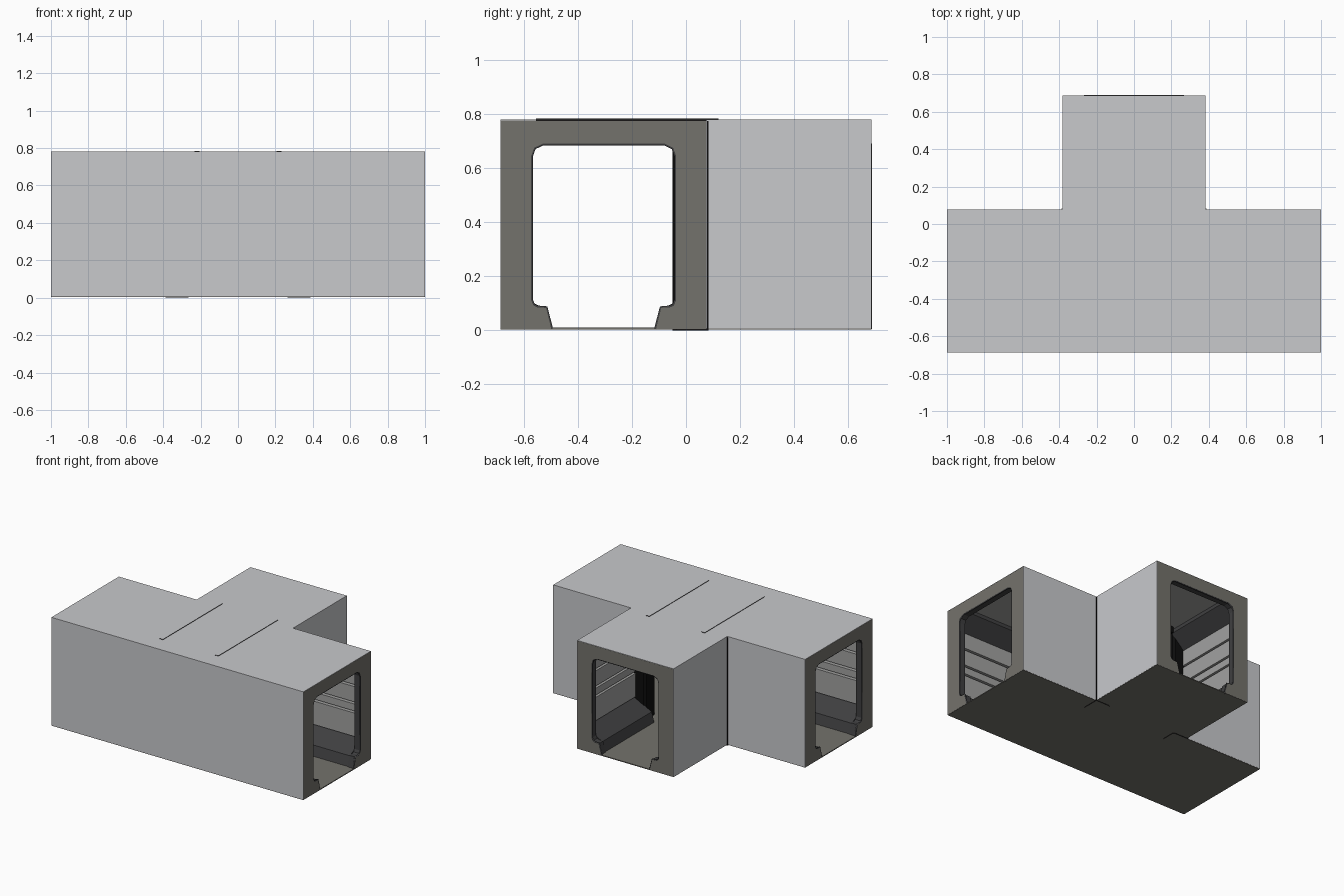
import bpy, bmesh
from mathutils import Vector as V

if "Cube" in bpy.data.objects:
    bpy.data.objects.remove(bpy.data.objects["Cube"])

def material(name, c):
    m = bpy.data.materials.new(name)
    m.diffuse_color = (*c, 1)
    m.use_nodes = True
    m.node_tree.nodes["Principled BSDF"].inputs["Base Color"].default_value = m.diffuse_color
    return m

LIGHT = material("light grey shell", (0.58, 0.585, 0.605))
WARM = material("warm grey frame", (0.175, 0.17, 0.15))
PANEL = material("mid grey panel", (0.36, 0.36, 0.355))
DARK = material("dark grey trim", (0.05, 0.05, 0.052))
BLACK = material("black pillar", (0.004, 0.004, 0.004))
X, Y, Z = V((1, 0, 0)), V((0, 1, 0)), V((0, 0, 1))

def finish(bm, name, mats, rule=None):
    bmesh.ops.recalc_face_normals(bm, faces=bm.faces)
    bm.normal_update()
    if rule:
        for f in bm.faces:
            f.material_index = rule(f)
    me = bpy.data.meshes.new(name)
    bm.to_mesh(me)
    bm.free()
    ob = bpy.data.objects.new(name, me)
    bpy.context.collection.objects.link(ob)
    for m in mats:
        me.materials.append(m)
    return ob

def prism(name, pts, o, u, v, w, mats, rule=None, drop=None):
    """Extrude the profile pts (in axes u, v at origin o) along vector w."""
    bm = bmesh.new()
    face = bm.faces.new([bm.verts.new(o + u * a + v * b) for a, b in pts])
    new = bmesh.ops.extrude_face_region(bm, geom=[face], use_keep_orig=True)["geom"]
    bmesh.ops.translate(bm, vec=w, verts=[g for g in new if isinstance(g, bmesh.types.BMVert)])
    bmesh.ops.recalc_face_normals(bm, faces=bm.faces)
    if drop:
        bm.normal_update()
        bmesh.ops.delete(bm, geom=[f for f in bm.faces if drop(f)], context='FACES')
        # keep outward normals of the open sheet
        me = bpy.data.meshes.new(name)
        bm.to_mesh(me)
        bm.free()
        ob = bpy.data.objects.new(name, me)
        bpy.context.collection.objects.link(ob)
        for m in mats:
            me.materials.append(m)
        return ob
    return finish(bm, name, mats, rule)

H = 0.3825            # half width of a tunnel
CY = -0.305           # centre line of the main tunnel
FRONT, BACK, END = CY - H, CY + H, 0.6875

def tee(i):
    """T-shaped plan inset by i."""
    half = [(1 - i, FRONT + i), (1 - i, BACK - i), (H - i, BACK - i), (H - i, END - i)]
    return half + [(-x, y) for x, y in reversed(half)]

# Outer shell: thin sheet open at the three ends and below
def open_face(f):
    c = f.calc_center_median()
    return f.normal.z < -0.9 or abs(c.x) > 0.99 or c.y > END - 0.01

shell = prism("outer_shell", tee(0), Z * 0.007, X, Y, Z * 0.7745, [LIGHT], drop=open_face)
sol = shell.modifiers.new("thickness", 'SOLIDIFY')
sol.thickness, sol.offset, sol.use_even_offset = 0.003, -1, True

# Floor and ceiling plates
prism("floor", tee(0.001), Z * 0.004, X, Y, Z * 0.006, [WARM])
prism("ceiling", tee(0.006), Z * 0.765, X, Y, Z * 0.0125, [PANEL])

# End frames with dark inner faces and a rounded lip
opening = [(0.192, 0.005), (0.212, 0.085), (0.245, 0.087), (0.258, 0.093), (0.267, 0.112),
           (0.267, 0.645), (0.256, 0.675), (0.225, 0.69)]
contour = opening + [(-a, b) for a, b in reversed(opening)]
outer = [(-0.38, 0.005), (-0.38, 0.778), (0.38, 0.778), (0.38, 0.005)]

def end_frame(name, o, u, w):
    def rule(f):
        r = f.calc_center_median() - o
        return int(abs(f.normal.dot(w)) < 0.5 and abs(r.dot(u)) < 0.3 and 0.02 < r.z < 0.75)
    prism(name + "_end_frame", contour + outer, o, u, Z, w * 0.05, [WARM, DARK], rule)
    cu = bpy.data.curves.new(name + "_lip", 'CURVE')
    cu.dimensions = '3D'
    cu.bevel_depth, cu.bevel_resolution = 0.006, 1
    sp = cu.splines.new('POLY')
    sp.points.add(len(contour) - 1)
    for p, (a, b) in zip(sp.points, contour):
        p.co = (*(o + u * a + Z * b + w * 0.005), 1)
    cu.materials.append(DARK)
    bpy.context.collection.objects.link(bpy.data.objects.new(name + "_lip", cu))

end_frame("right", V((1, CY, 0)), Y, -X)
end_frame("left", V((-1, CY, 0)), Y, X)
end_frame("branch", V((0, END, 0)), X, -Y)

# Inner walls: sloped skirting, four panels with gaps, sloped cornice
skirting = [(0.004, 0.006), (0.004, 0.155), (0.022, 0.155), (0.165, 0.08), (0.185, 0.008)]
cornice = [(0.004, 0.64), (0.03, 0.64), (0.13, 0.74), (0.13, 0.777), (0.004, 0.777)]
bands = [(0.157, 0.325), (0.34, 0.39), (0.405, 0.515), (0.53, 0.64)]

def inner_wall(name, o, inward, run):
    prism(name + "_skirting", skirting, o, inward, Z, run, [DARK])
    prism(name + "_cornice", cornice, o, inward, Z, run, [DARK])
    for i, (lo, hi) in enumerate(bands):
        prism(f"{name}_panel_{i + 1}", [(0.004, lo), (0.04, lo), (0.04, hi), (0.004, hi)],
              o, inward, Z, run, [PANEL])

inner_wall("front_wall", V((-0.95, FRONT, 0)), Y, X * 1.9)
for s, side in ((1, "right"), (-1, "left")):
    inner_wall(side + "_back_wall", V((s * H, BACK, 0)), -Y, X * s * (0.95 - H))
    inner_wall(side + "_branch_wall", V((s * H, BACK, 0)), -X * s, Y * (END - 0.05 - BACK))

    # Corner pillar, poking out slightly in the notch and below the floor
    plan = [(0.265, -0.02), (0.295, -0.05), (0.37, -0.05), (0.388, -0.035),
            (0.388, 0.083), (0.28, 0.083), (0.265, 0.07)]
    prism(side + "_corner_pillar", [(s * x, y) for x, y in plan], V(), X, Y, Z * 0.776,
          [BLACK, WARM], lambda f: int(f.normal.z < -0.9))

    # Roof beam across the junction, light on top
    x = s * 0.22
    prism(side + "_roof_beam", [(x - 0.013, 0.72), (x + 0.013, 0.72), (x + 0.013, 0.785), (x - 0.013, 0.785)],
          Y * -0.555, X, Z, Y * 0.675, [BLACK, LIGHT], lambda f: int(f.normal.z > 0.9))
